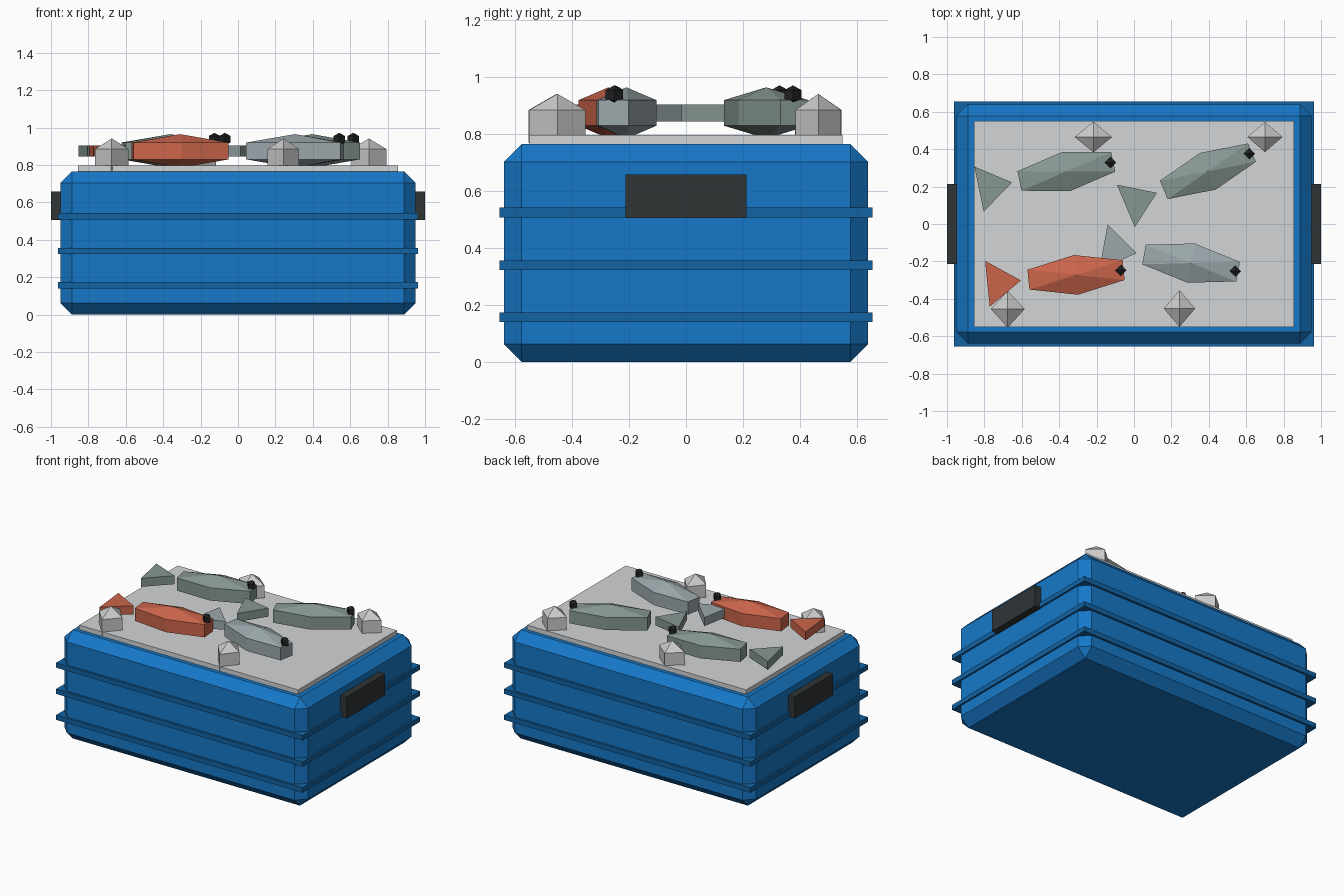
import bpy
from math import cos, sin

if "Cube" in bpy.data.objects:
    bpy.data.objects.remove(bpy.data.objects["Cube"])


def material(name, rgb):
    m = bpy.data.materials.new(name)
    m.diffuse_color = (*rgb, 1)
    m.use_nodes = True
    m.node_tree.nodes["Principled BSDF"].inputs["Base Color"].default_value = m.diffuse_color
    return m


BLUE = material("crate_blue", (0.008, 0.19, 0.58))
RIB = material("rib_blue", (0.006, 0.125, 0.37))
DARK = material("handle_dark", (0.03, 0.035, 0.037))
BLACK = material("eye_black", (0.015, 0.017, 0.018))
BED = material("ice_bed_grey", (0.65, 0.66, 0.68))
ICE = material("ice_white", (0.75, 0.75, 0.76))
GREEN = material("fish_green_grey", (0.24, 0.31, 0.29))
SILVER = material("fish_silver", (0.33, 0.39, 0.41))
ORANGE = material("fish_orange", (0.6, 0.13, 0.07))


def finish(name, mat, scale=(1, 1, 1), turn=0):
    o = bpy.context.object
    o.name = name
    o.scale = scale
    o.rotation_euler.z = turn
    o.data.materials.append(mat)
    return o


def box(name, mat, centre, size):
    bpy.ops.mesh.primitive_cube_add(size=1, location=centre)
    return finish(name, mat, size)


def gem(name, mat, centre, radii, sides, turn=0):
    bpy.ops.mesh.primitive_uv_sphere_add(segments=sides, ring_count=3, radius=1, location=centre)
    return finish(name, mat, radii, turn)


# Chamfered crate body
body = box("crate_body", BLUE, (0, 0, 0.3825), (1.9, 1.28, 0.765))
bpy.ops.object.transform_apply(location=False, rotation=False, scale=True)
bevel = body.modifiers.new("chamfer", 'BEVEL')
bevel.width = 0.062
bevel.segments = 1

# Ribs round the crate
for i, z in enumerate((0.157, 0.34, 0.525)):
    box(f"crate_rib_{i + 1}", RIB, (0, 0, z), (1.924, 1.31, 0.034))

# End handles
for side, name in ((-1, "left_handle"), (1, "right_handle")):
    box(name, DARK, (side * 0.965, 0, 0.582), (0.07, 0.426, 0.152))

# Bed of ice
box("ice_bed", BED, (0, 0, 0.7685), (1.71, 1.1, 0.057))

# Loose ice chunks
chunks = [(-0.217, 0.465, 0.115, 0.095), (0.70, 0.465, 0.108, 0.093),
          (-0.675, -0.455, 0.104, 0.114), (0.243, -0.452, 0.097, 0.114)]
for i, (x, y, rx, ry) in enumerate(chunks):
    gem(f"ice_chunk_{i + 1}", ICE, (x, y, 0.828), (rx, ry, 0.114), 4)


# Fish: six-sided body, triangular tail, eye on top of the head
def fish(name, mat, x, y, turn):
    def along(d, z):
        return (x + d * cos(turn), y + d * sin(turn), z)

    gem(name + "_body", mat, along(0, 0.875), (0.341, 0.123, 0.09), 6, turn)
    gem(name + "_eye", BLACK, along(0.241, 0.938), (0.035, 0.035, 0.034), 4)
    bpy.ops.mesh.primitive_cylinder_add(vertices=3, radius=1, depth=1, location=along(-0.416, 0.875))
    tail = finish(name + "_tail", mat)
    # aim one corner of the triangle at the body
    corner = tail.data.vertices[0].co.to_2d()
    for v in tail.data.vertices:
        px, py = v.co.x, v.co.y
        v.co.x = (px * corner.x + py * corner.y) * 0.12
        v.co.y = (py * corner.x - px * corner.y) * 0.142
        v.co.z *= 0.06
    tail.rotation_euler.z = turn


fish("back_left_fish", GREEN, -0.362, 0.281, 0.2)
fish("back_right_fish", GREEN, 0.395, 0.282, 0.4)
fish("front_left_fish", ORANGE, -0.31, -0.272, 0.1)
fish("front_right_fish", SILVER, 0.305, -0.209, -0.18)
